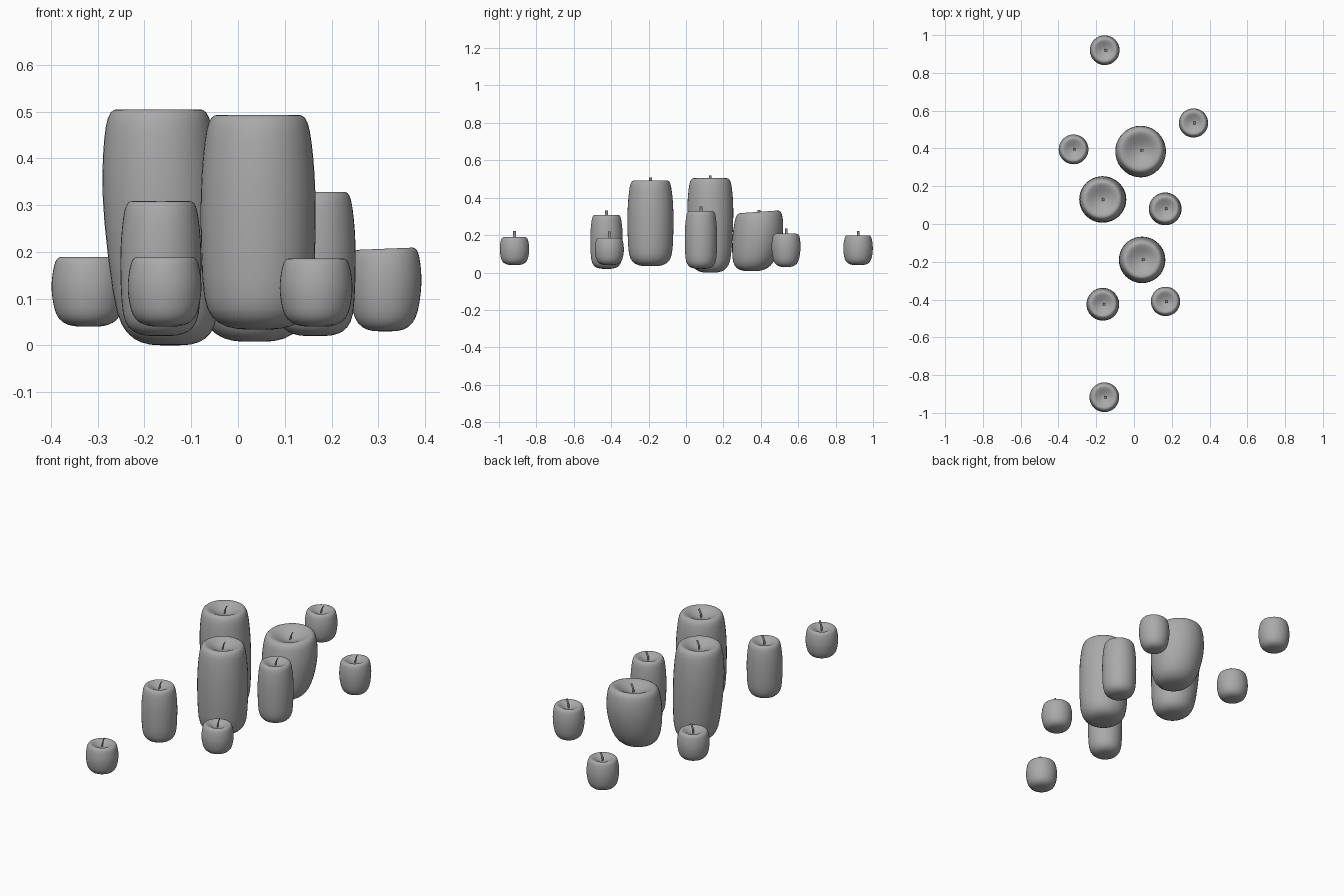
import bpy, bmesh, math

cube = bpy.data.objects.get("Cube")
if cube:
    bpy.data.objects.remove(cube, do_unlink=True)

SEGMENTS = 20


def make_material(name, value):
    mat = bpy.data.materials.new(name)
    mat.use_nodes = True
    color = (value, value, value, 1)
    mat.diffuse_color = color
    bsdf = next(n for n in mat.node_tree.nodes if n.type == 'BSDF_PRINCIPLED')
    bsdf.inputs["Base Color"].default_value = color
    return mat


wax = make_material("grey wax", 0.4)


def add_object(name, bm):
    bmesh.ops.recalc_face_normals(bm, faces=bm.faces)
    for face in bm.faces:
        face.smooth = True
    mesh = bpy.data.meshes.new(name)
    bm.to_mesh(mesh)
    bm.free()
    mesh.materials.append(wax)
    obj = bpy.data.objects.new(name, mesh)
    bpy.context.collection.objects.link(obj)
    return obj


def candle_body(name, x, y, r, bottom, top, taper=0, foot=(0, 0), tilt=(0, 0)):
    """Lathed wax body: rounded foot, soft rim and a dished top."""
    h = top - bottom
    c = 0.27 * h
    profile = [(0.4, 0), (0.7, 0.09 * r), (0.9, 0.32 * r), (0.98, 0.75 * r),
               (1.01, 0.55 * h), (0.985, h - c), (0.93, h - 0.45 * c),
               (0.87, h - 0.12 * c), (0.76, h), (0.62, h - 0.03 * r),
               (0.4, h - 0.15 * r), (0.18, h - 0.24 * r)]
    bm = bmesh.new()

    def place(rad, z, angle):
        t = z / h
        low = (1 - t) ** 2
        rad *= r * (1 - taper * low)
        dx, dy = rad * math.cos(angle), rad * math.sin(angle)
        lift = t * (dx * tilt[0] + dy * tilt[1])
        return bm.verts.new((x + dx + foot[0] * low, y + dy + foot[1] * low,
                             bottom + z + lift))

    rings = [[place(rad, z, math.tau * i / SEGMENTS) for i in range(SEGMENTS)]
             for rad, z in profile]
    for a, b in zip(rings, rings[1:]):
        for i in range(SEGMENTS):
            j = (i + 1) % SEGMENTS
            bm.faces.new((a[i], a[j], b[j], b[i]))
    for ring, z in ((rings[0], 0), (rings[-1], h - 0.26 * r)):
        pole = place(0, z, 0)
        for i in range(SEGMENTS):
            bm.faces.new((ring[i], ring[(i + 1) % SEGMENTS], pole))
    obj = add_object(name, bm)
    obj.modifiers.new("smooth", 'SUBSURF').levels = 1
    obj.modifiers["smooth"].render_levels = 1


def candle_wick(name, x, y, base, tip):
    """Flat strip that curls slightly to one side."""
    bm = bmesh.new()
    rows = []
    for i in range(5):
        t = i / 4
        rows.append([bm.verts.new((x + 0.014 * t * t, y + side * 0.007,
                                   base + (tip - base) * t)) for side in (-1, 1)])
    for a, b in zip(rows, rows[1:]):
        bm.faces.new((a[0], a[1], b[1], b[0]))
    add_object(name, bm)


# name, x, y, radius, bottom, top, wick tip, shape options
candles = [
    ("far_back_small", -0.155, 0.92, 0.08, 0.04, 0.20, 0.222, {}),
    ("back_left_small", 0.315, 0.535, 0.08, 0.03, 0.208, 0.235,
     dict(taper=0.1, tilt=(0.04, 0))),
    ("back_right_small", -0.32, 0.395, 0.08, 0.04, 0.19, 0.22, {}),
    ("back_wide", 0.035, 0.39, 0.14, 0.008, 0.327, 0.335,
     dict(taper=0.15, foot=(0, -0.04), tilt=(0, 0.07))),
    ("middle_left_slim", 0.165, 0.08, 0.088, 0.02, 0.33, 0.352, {}),
    ("middle_right_tall", -0.17, 0.13, 0.128, 0, 0.507, 0.52,
     dict(taper=0.12, foot=(0.025, 0))),
    ("front_tall", 0.043, -0.19, 0.125, 0.034, 0.495, 0.508, {}),
    ("front_right_slim", -0.165, -0.425, 0.088, 0.02, 0.31, 0.332, {}),
    ("front_left_small", 0.167, -0.41, 0.079, 0.04, 0.187, 0.22, {}),
    ("far_front_small", -0.157, -0.917, 0.08, 0.04, 0.19, 0.222, {}),
]

for name, x, y, r, bottom, top, tip, shape in candles:
    candle_body(name + "_candle", x, y, r, bottom, top, **shape)
    candle_wick(name + "_wick", x, y, top - 0.27 * r, tip)
